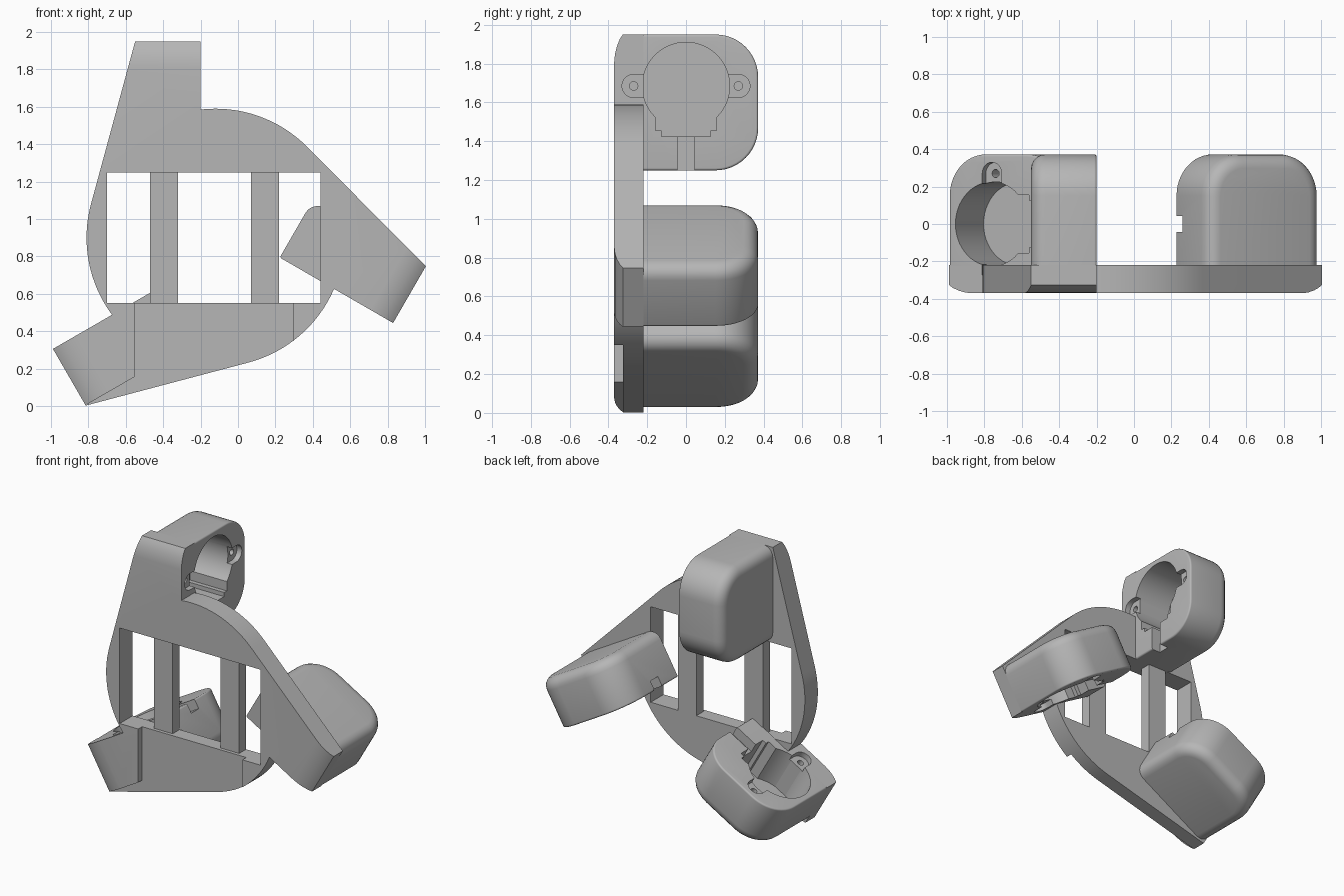
import bpy, bmesh
from math import sin, cos, acos, atan2, radians, sqrt, hypot
from mathutils import Matrix, Vector

cube = bpy.data.objects.get("Cube")
if cube:
    bpy.data.objects.remove(cube, do_unlink=True)

grey = bpy.data.materials.new("plain_grey")
grey.use_nodes = True
grey.diffuse_color = (0.47, 0.47, 0.47, 1)
grey.node_tree.nodes["Principled BSDF"].inputs["Base Color"].default_value = grey.diffuse_color

FRONT, PLATE_BACK, BACK = -0.37, -0.22, 0.372
HUB = Vector((-0.12, 0, 0.9))          # centre of the three-fold symmetry
RADIUS = 0.69
OPEN_X, OUTER_X = -0.08, -0.43         # pod faces, relative to the hub
TIP_Z, POD_BOTTOM = 1.05, 0.35
HOLE_Z = 0.785


def turn(k):
    return Matrix.Translation(HUB) @ Matrix.Rotation(radians(120 * k), 4, 'Y')


def arc(cx, cy, r, a0, a1, n):
    return [(cx + r * cos(radians(a0 + (a1 - a0) * i / n)),
             cy + r * sin(radians(a0 + (a1 - a0) * i / n))) for i in range(n + 1)]


def box2d(u0, v0, u1, v1):
    return [(u0, v0), (u1, v0), (u1, v1), (u0, v1)]


def prism(name, pts, axis, lo, hi, matrix=Matrix(), soften=None):
    """Extrude a 2D outline along x (points are y, z) or y (points are x, z)."""
    def place(p, d):
        return (d, p[0], p[1]) if axis == 'x' else (p[0], d, p[1])
    bm = bmesh.new()
    a = [bm.verts.new(place(p, lo)) for p in pts]
    b = [bm.verts.new(place(p, hi)) for p in pts]
    bm.faces.new(a)
    bm.faces.new(b)
    for i in range(len(pts)):
        j = (i + 1) % len(pts)
        bm.faces.new((a[i], a[j], b[j], b[i]))
    bmesh.ops.recalc_face_normals(bm, faces=bm.faces)
    if soften:
        soften(bm)
    bm.transform(matrix)
    mesh = bpy.data.meshes.new(name)
    bm.to_mesh(mesh)
    bm.free()
    mesh.materials.append(grey)
    obj = bpy.data.objects.new(name, mesh)
    bpy.context.collection.objects.link(obj)
    return obj


def activate(obj):
    bpy.ops.object.select_all(action='DESELECT')
    obj.select_set(True)
    bpy.context.view_layer.objects.active = obj


def carve(obj, cutters):
    activate(obj)
    for c in cutters:
        mod = obj.modifiers.new("cut", 'BOOLEAN')
        mod.operation, mod.solver, mod.object = 'DIFFERENCE', 'EXACT', c
        bpy.ops.object.modifier_apply(modifier=mod.name)
        bpy.data.objects.remove(c, do_unlink=True)
    activate(obj)
    bpy.ops.object.shade_smooth_by_angle(angle=radians(32))


def ear_cutters(m):
    # Shallow screw-tab recess across the bore, with two screw holes
    pill = arc(0.27, HOLE_Z, 0.06, -90, 90, 12) + arc(-0.27, HOLE_Z, 0.06, 90, 270, 12)
    cuts = [prism("tab_cutter", pill, 'x', OPEN_X - 0.04, OPEN_X + 0.1, m)]
    for y in (-0.27, 0.27):
        ring = arc(y, HOLE_Z, 0.022, 0, 360, 16)[:-1]
        cuts.append(prism("screw_cutter", ring, 'x', OPEN_X - 0.15, OPEN_X + 0.1, m))
    return cuts


# Base plate: disc with three tangent arms
tangent = atan2(TIP_Z, OUTER_X) + acos(RADIUS / hypot(TIP_Z, OUTER_X))
junction = atan2(sqrt(RADIUS ** 2 - OPEN_X ** 2), OPEN_X)
outline = []
for k in range(3):
    arm = [(RADIUS * cos(tangent), RADIUS * sin(tangent)), (OUTER_X, TIP_Z), (OPEN_X, TIP_Z)]
    for i in range(17):
        a = junction + (tangent - radians(120) - junction) * i / 16
        if i < 16:
            arm.append((RADIUS * cos(a), RADIUS * sin(a)))
    for x, z in arm:
        p = turn(k) @ Vector((x, 0, z))
        outline.append((p.x, p.z))
plate = prism("base_plate", outline, 'y', FRONT, PLATE_BACK)

# Window, shallow front recess, rounded arm tips
cuts = [prism("window_cutter", box2d(-0.7, 0.55, 0.44, 1.25), 'y', -1, 1)]
recess = [(-0.815, 0.005), (-0.55, 0.158), (-0.55, 0.6), (0.295, 0.6), (0.295, -0.1), (-0.815, -0.1)]
cuts.append(prism("recess_cutter", recess, 'y', -1, FRONT + 0.045))
tip = [(FRONT, 0.91), (-0.366, 0.95), (-0.356, 0.99), (-0.342, 1.025), (-0.325, 1.051),
       (-0.325, 1.2), (-0.5, 1.2), (-0.5, 0.91)]
for k in range(3):
    cuts.append(prism("tip_cutter", tip, 'x', -0.7, 0.1, turn(k)))
    cuts += ear_cutters(turn(k))
carve(plate, cuts)

# Window bars
for side, x in (("right", -0.47), ("left", 0.07)):
    prism(side + "_window_bar", box2d(x, 0.545, x + 0.15, 1.255), 'y', -0.3, PLATE_BACK)


def soften_pod(bm):
    # Wide rounding round the closed face, narrow round the open one
    for x, width in ((OUTER_X, 0.075), (OPEN_X, 0.012)):
        rim = [e for e in bm.edges
               if all(abs(v.co.x - x) < 1e-4 for v in e.verts)
               and not all(v.co.y < PLATE_BACK for v in e.verts)]
        bmesh.ops.bevel(bm, geom=rim, offset=width, segments=5, profile=0.5, affect='EDGES')


# Motor pods: rounded boxes with a stepped bore and a wire channel
R = 0.22
pod_outline = ([(PLATE_BACK - 0.005, POD_BOTTOM)]
               + arc(BACK - R, POD_BOTTOM + R, R, -90, 0, 12)
               + arc(BACK - R, TIP_Z - R, R, 0, 90, 12)
               + [(PLATE_BACK - 0.005, TIP_Z)])
for k, name in enumerate(("top", "left", "right")):
    m = turn(k)
    pod = prism(name + "_motor_pod", pod_outline, 'x', OUTER_X, OPEN_X, m, soften_pod)
    floor, out = OPEN_X - 0.3, OPEN_X + 0.1
    bore = arc(0, HOLE_Z, 0.225, -46, 226, 40)
    bore += [(-0.156, 0.555), (-0.125, 0.555), (-0.125, 0.525),
             (0.125, 0.525), (0.125, 0.555), (0.156, 0.555)]
    cutters = [prism("bore_cutter", bore, 'x', floor, out, m),
               prism("channel_cutter", box2d(-0.043, 0.2, 0.043, 0.56), 'x', OPEN_X - 0.07, out, m)]
    carve(pod, cutters + ear_cutters(m))
